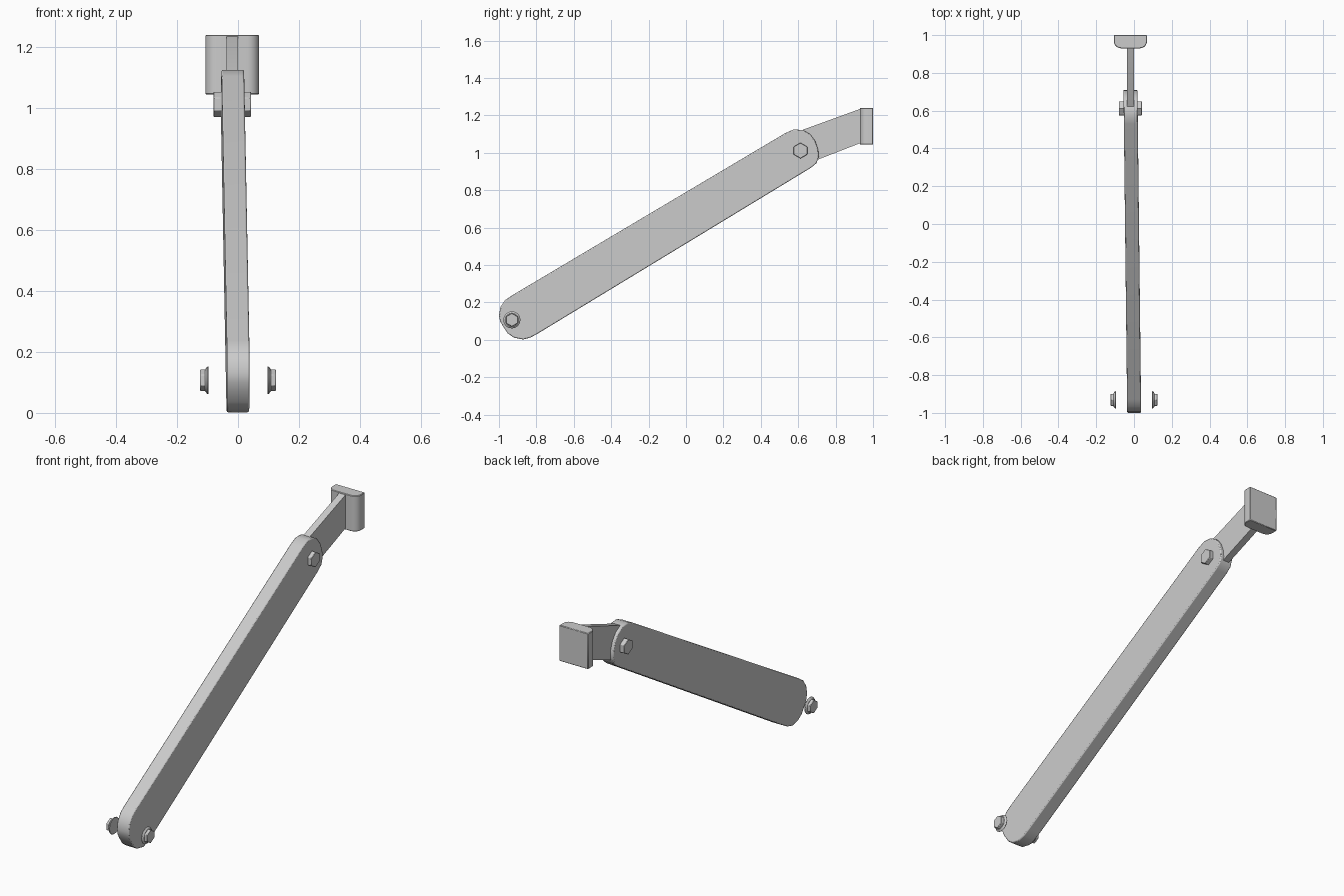
import bpy, bmesh, math

if "Cube" in bpy.data.objects:
    bpy.data.objects.remove(bpy.data.objects["Cube"])


def finish(name, bm, bevel=0.0, segments=2):
    bmesh.ops.recalc_face_normals(bm, faces=bm.faces[:])
    me = bpy.data.meshes.new(name)
    bm.to_mesh(me)
    bm.free()
    ob = bpy.data.objects.new(name, me)
    bpy.context.collection.objects.link(ob)
    if bevel:
        mod = ob.modifiers.new("edge", "BEVEL")
        mod.width, mod.segments = bevel, segments
        mod.limit_method, mod.angle_limit = "ANGLE", math.radians(50)
    bpy.ops.object.select_all(action="DESELECT")
    ob.select_set(True)
    bpy.context.view_layer.objects.active = ob
    bpy.ops.object.shade_smooth_by_angle(angle=math.radians(32))
    return ob


def extrude(points, vec):
    """Closed 3D outline pushed along a vector."""
    bm = bmesh.new()
    face = bm.faces.new([bm.verts.new(p) for p in points])
    new = bmesh.ops.extrude_face_region(bm, geom=[face])["geom"]
    bmesh.ops.translate(bm, vec=vec, verts=[v for v in new if isinstance(v, bmesh.types.BMVert)])
    return bm


# Long link: rounded side outline, leaning slightly towards -x at the top
link = [(-1.0, .13), (-.992, .175), (-.967, .213), (-.93, .238), (.53, 1.105), (.575, 1.125),
        (.625, 1.122), (.663, 1.1), (.69, 1.065), (.706, 1.02), (.71, .98), (.698, .945),
        (.668, .92), (-.79, .035), (-.83, .013), (-.87, .002), (-.92, .012), (-.953, .035),
        (-.978, .072), (-.994, .1)]
finish("long_link", extrude([(-.036 - .0115 * (y + 1), y, z) for y, z in link], (.074, 0, 0)), .005)

# Thin upper arm between link and plate
arm = [(.56, 1.085), (.615, 1.12), (.94, 1.238), (.94, 1.055), (.711, .966), (.62, .935)]
finish("upper_arm", extrude([(-.038, y, z) for y, z in arm], (.038, 0, 0)))

# Mounting plate with rounded front corners
cx, half, r = -.019, .088, .038
right = [(cx + half - r + r * math.sin(a), .93 + r - r * math.cos(a))
         for a in (math.radians(18 * i) for i in range(6))]
left = [(2 * cx - x, y) for x, y in reversed(right)]
plate = [(cx - half, 1.0)] + left + right + [(cx + half, 1.0)]
finish("mounting_plate", extrude([(x, y, 1.044) for x, y in plate], (0, 0, .196)), .003, 1)


def bolt(name, x, side, y, z, rings):
    """Stacked rings of (offset, radius, sides), lofted in pairs along x."""
    bm = bmesh.new()
    for (o1, r1, n), (o2, r2, _) in zip(rings[::2], rings[1::2]):
        ends = [[bm.verts.new((x + side * o, y + rad * math.sin(2 * math.pi * i / n),
                               z + rad * math.cos(2 * math.pi * i / n))) for i in range(n)]
                for o, rad in ((o1, r1), (o2, r2))]
        for i in range(n):
            j = (i + 1) % n
            bm.faces.new((ends[0][i], ends[0][j], ends[1][j], ends[1][i]))
        bm.faces.new(ends[0])
        bm.faces.new(ends[1])
    finish(name, bm, .002, 1)


# Hex heads on the upper pivot, flanged nuts beside the lower pivot
for side, tag in ((1, "right"), (-1, "left")):
    bolt("upper_bolt_" + tag, -.019, side, .612, 1.012, [(.03, .042, 6), (.061, .042, 6)])
    bolt("lower_bolt_" + tag, 0, side, -.931, .107,
         [(.096, .046, 16), (.101, .046, 16), (.1, .046, 16), (.108, .036, 16), (.1, .037, 6), (.124, .036, 6)])
